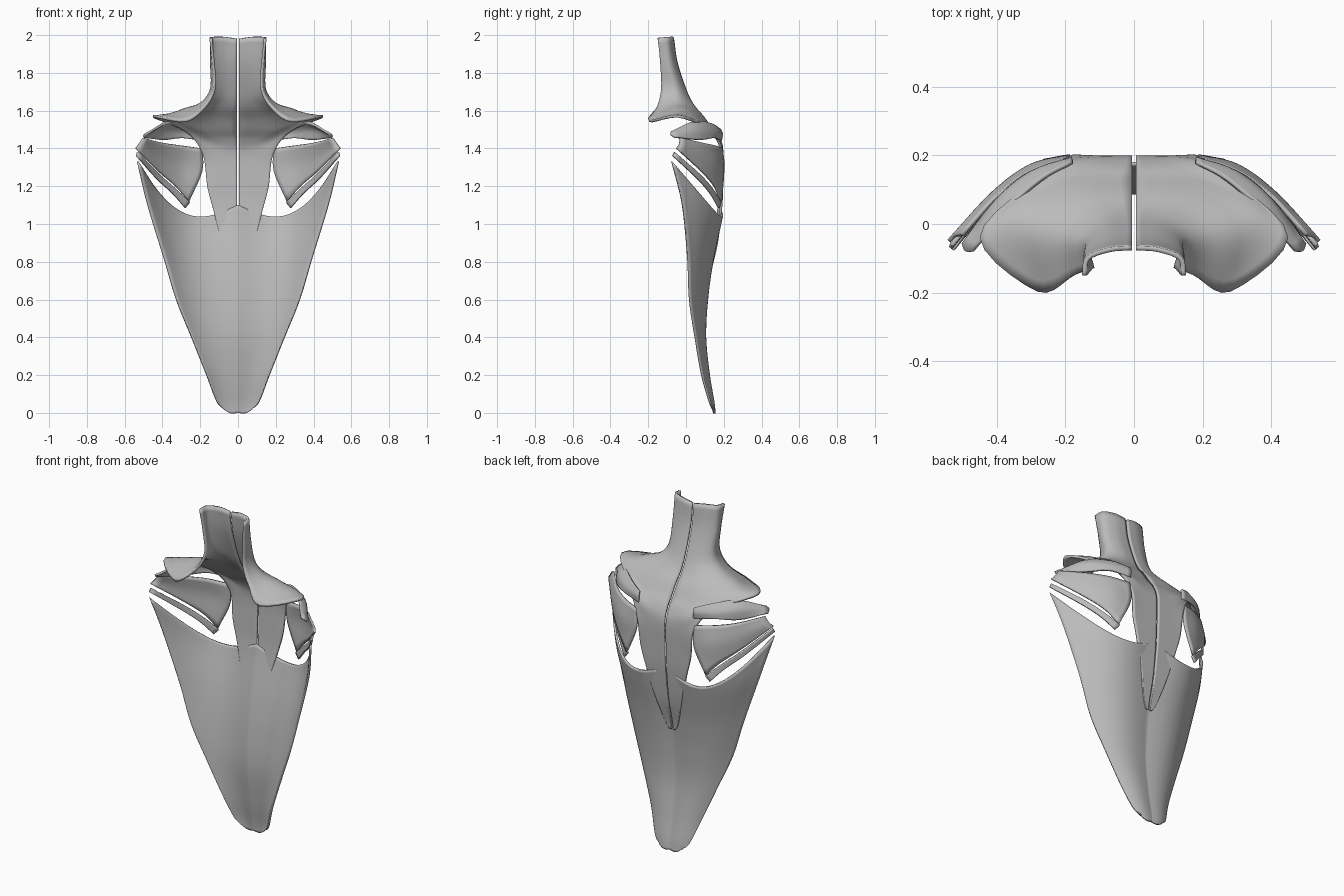
import bpy
import math
from mathutils import Vector

default_cube = bpy.data.objects.get("Cube")
if default_cube:
    bpy.data.objects.remove(default_cube, do_unlink=True)

# One plain grey for the whole model
grey = bpy.data.materials.new("plain_grey")
grey.use_nodes = True
grey.diffuse_color = (0.5, 0.5, 0.5, 1)
grey.node_tree.nodes["Principled BSDF"].inputs["Base Color"].default_value = grey.diffuse_color


def smooth_line(points, steps):
    """Catmull-Rom curve through the control points."""
    points = [Vector(p) for p in points]
    padded = [2 * points[0] - points[1], *points, 2 * points[-1] - points[-2]]
    result = []
    for a, b, c, d in zip(padded, padded[1:], padded[2:], padded[3:]):
        for step in range(steps):
            t = step / steps
            bend = (2 * a - 5 * b + 4 * c - d) * t * t + (3 * b - a - 3 * c + d) * t ** 3
            result.append(b + ((c - a) * t + bend) / 2)
    return result + [points[-1]]


def smooth_patch(rows, steps):
    """Smooth the control grid along its rows, then across them."""
    fine_rows = [smooth_line(row, steps) for row in rows]
    fine_columns = [smooth_line(column, steps) for column in zip(*fine_rows)]
    return list(zip(*fine_columns))


def make_sheet(name, rows, thickness, steps=5):
    """Mirrored thin shell through a control grid."""
    grid = smooth_patch(rows, steps)
    width = len(grid[0])
    vertices = [point for row in grid for point in row]
    faces = []
    for r in range(len(grid) - 1):
        for c in range(width - 1):
            corner = r * width + c
            faces.append((corner, corner + 1, corner + width + 1, corner + width))
    mesh = bpy.data.meshes.new(name)
    mesh.from_pydata(vertices, [], faces)
    mesh.materials.append(grey)
    sheet = bpy.data.objects.new(name, mesh)
    bpy.context.collection.objects.link(sheet)
    mirror = sheet.modifiers.new("mirror_halves", 'MIRROR')
    mirror.merge_threshold = 0.001
    shell = sheet.modifiers.new("shell_thickness", 'SOLIDIFY')
    shell.thickness = thickness
    shell.offset = 0
    bpy.ops.object.select_all(action='DESELECT')
    sheet.select_set(True)
    bpy.context.view_layer.objects.active = sheet
    bpy.ops.object.shade_smooth_by_angle(angle=math.radians(40))
    return sheet


# Long tail: height, half width, centre depth, edge depth, edge lift
tail_sections = [
    (1.1, .53, .175, -.075, .23),
    (1, .478, .16, -.02, .11),
    (.8, .39, .125, .01, .02),
    (.6, .325, .1, .02, 0),
    (.4, .245, .092, .05, 0),
    (.2, .165, .115, .085, 0),
    (.06, .112, .14, .125, 0),
    (.002, .075, .148, .143, .018),
]
tail_rows = []
for height, half_width, centre, edge, lift in tail_sections:
    row = []
    for column in range(7):
        u = column / 6
        groove = half_width * .05 * math.sin(math.pi * u)
        dip = lift * .35 * math.sin(math.pi * u)
        row.append((half_width * u,
                    centre + (edge - centre) * u ** 3 + groove,
                    height + lift * u ** 3 - dip))
    tail_rows.append(row)
make_sheet("tail_panel", tail_rows, .012)

# Yoke: standing collar flaring into the shoulders, from the middle outwards
gap = .006
yoke_rows = [
    [(gap, -.07, 1.98), (.07, -.075, 1.99), (.135, -.1, 1.99), (.145, -.15, 1.985)],
    [(gap, -.05, 1.85), (.08, -.055, 1.85), (.138, -.085, 1.85), (.13, -.135, 1.85)],
    [(gap, 0, 1.7), (.08, -.005, 1.7), (.14, -.05, 1.71), (.125, -.13, 1.72)],
    [(gap, .04, 1.62), (.12, .03, 1.63), (.2, -.04, 1.635), (.175, -.15, 1.62)],
    [(gap, .09, 1.56), (.17, .08, 1.57), (.3, -.02, 1.6), (.28, -.195, 1.545)],
    [(gap, .13, 1.5), (.18, .125, 1.51), (.34, .05, 1.56), (.45, -.04, 1.57)],
    [(gap, .165, 1.45), (.1, .17, 1.45), (.2, .165, 1.465), (.28, .13, 1.495)],
]

# Back tongue: height, half width, depth, continuing the yoke downwards
tongue_sections = [
    (1.37, .187, .192),
    (1.2, .163, .19),
    (1.08, .132, .184),
    (.9, .085, .162),
    (.76, .045, .13),
    (.71, .02, .122),
]
for height, half_width, depth in tongue_sections:
    yoke_rows.append([(gap + (half_width - gap) * k / 3, depth, height) for k in range(4)])
make_sheet("yoke_and_tongue", yoke_rows, .014)

# Side plates: upper edge, middle line and lower edge, from the back outwards
make_sheet("upper_side_plate", [
    [(.18, .18, 1.5), (.27, .13, 1.53), (.37, .04, 1.54), (.47, -.08, 1.485)],
    [(.18, .19, 1.475), (.29, .15, 1.49), (.4, .06, 1.5), (.49, -.08, 1.475)],
    [(.18, .185, 1.44), (.3, .15, 1.455), (.4, .07, 1.445), (.5, -.06, 1.46)],
], .012)
make_sheet("middle_side_plate", [
    [(.19, .19, 1.4), (.3, .15, 1.415), (.4, .08, 1.43), (.5, -.03, 1.455)],
    [(.19, .197, 1.28), (.3, .17, 1.31), (.41, .09, 1.35), (.525, -.035, 1.42)],
    [(.26, .185, 1.12), (.33, .15, 1.2), (.42, .08, 1.28), (.54, -.05, 1.4)],
], .012)
make_sheet("lower_side_plate", [
    [(.255, .183, 1.115), (.33, .14, 1.185), (.42, .07, 1.265), (.532, -.06, 1.38)],
    [(.28, .175, 1.085), (.345, .13, 1.16), (.43, .06, 1.24), (.535, -.07, 1.36)],
], .012)
